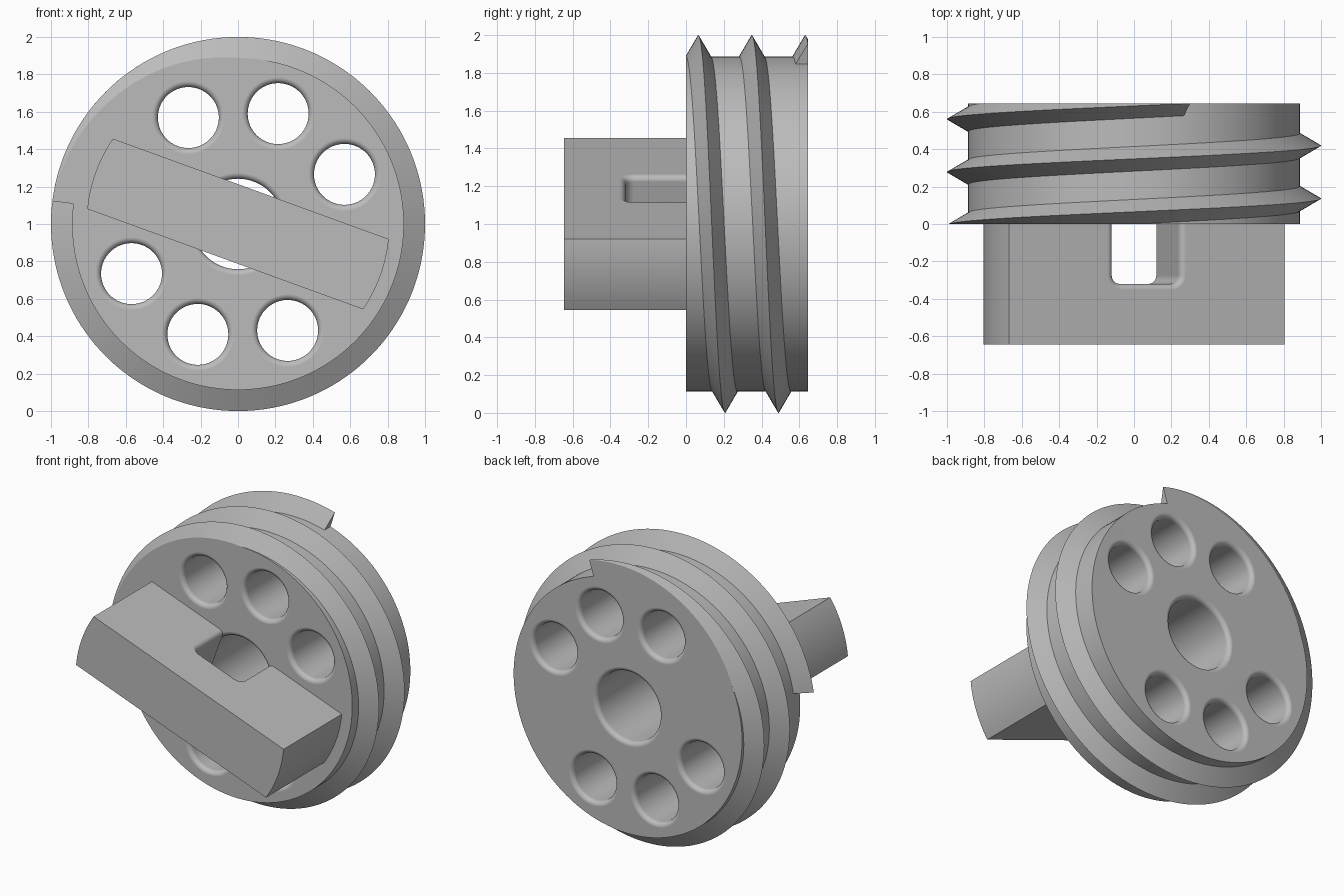
import bpy, bmesh
from math import sin, cos, pi, radians, asin

if "Cube" in bpy.data.objects:
    bpy.data.objects.remove(bpy.data.objects["Cube"])

ROOT, CREST = 0.887, 1.0      # thread root and crest radius
DEPTH = 0.645                 # depth of the disc and of the handle
PITCH, HALF = 0.283, 0.066    # thread pitch and half width
FILLET = 0.032
SEGS = 144

metal = bpy.data.materials.new("plain_grey")
metal.use_nodes = True
metal.diffuse_color = (0.5, 0.5, 0.5, 1)
metal.node_tree.nodes["Principled BSDF"].inputs["Base Color"].default_value = (0.5, 0.5, 0.5, 1)


def loft(name, rings, tilt=0):
    """Skin equal-length closed rings, cap both ends and stand the part at disc height."""
    bm = bmesh.new()
    loops = [[bm.verts.new(p) for p in ring] for ring in rings]
    for a, b in zip(loops, loops[1:]):
        for i in range(len(a)):
            bm.faces.new((a[i - 1], a[i], b[i], b[i - 1]))
    bm.faces.new(loops[0])
    bm.faces.new(loops[-1])
    bmesh.ops.remove_doubles(bm, verts=bm.verts, dist=1e-5)
    bmesh.ops.recalc_face_normals(bm, faces=bm.faces)
    mesh = bpy.data.meshes.new(name)
    bm.to_mesh(mesh)
    bm.free()
    mesh.materials.append(metal)
    ob = bpy.data.objects.new(name, mesh)
    bpy.context.collection.objects.link(ob)
    ob.location.z = CREST
    ob.rotation_euler.y = tilt
    return ob


def select(ob):
    bpy.ops.object.select_all(action='DESELECT')
    ob.select_set(True)
    bpy.context.view_layer.objects.active = ob


def cut(ob, cutters):
    for c in cutters:
        c.hide_render = True
        mod = ob.modifiers.new("cut", 'BOOLEAN')
        mod.operation, mod.solver, mod.object = 'DIFFERENCE', 'EXACT', c
        select(ob)
        bpy.ops.object.modifier_apply(modifier=mod.name)
        bpy.data.objects.remove(c)


def smooth(ob):
    select(ob)
    bpy.ops.object.shade_smooth_by_angle(angle=radians(30))
    mod = ob.modifiers.new("even_shading", 'WEIGHTED_NORMAL')
    mod.keep_sharp = True


def circle(r, y, cx=0, cz=0, n=SEGS):
    return [(cx + r * cos(2 * pi * i / n), y, cz + r * sin(2 * pi * i / n)) for i in range(n)]


def flare(lo, hi, steps=6):
    """(position, offset) pairs of a cutter that rounds over both rims."""
    arc = [(FILLET * (1 - cos(t)), FILLET * (1 - sin(t)))
           for t in (pi / 2 * k / steps for k in range(steps + 1))]
    first = [(lo - 0.05, FILLET)] + [(lo + d, o) for d, o in arc]
    last = [(hi - d, o) for d, o in reversed(arc)] + [(hi + 0.05, FILLET)]
    return first + last


# Disc with a central bore and two groups of three holes
disc = loft("disc", [circle(ROOT, 0), circle(ROOT, DEPTH)])
holes = [(0.242, 0, 0)]
for deg in (25, 70, 115, 205, 250, 295):
    holes.append((0.163, 0.628 * cos(radians(deg)), 0.628 * sin(radians(deg))))
cut(disc, [loft("hole_cutter", [circle(r + o, y, x, z, 64) for y, o in flare(0, DEPTH)])
           for r, x, z in holes])
smooth(disc)

# Helical thread, clipped flush with both disc faces
START, TURNS = radians(173), DEPTH / PITCH


def thread_ring(t):
    ang, mid = START - 2 * pi * t, PITCH * t
    front, back = max(0, mid - HALF), min(DEPTH, mid + HALF)

    def radius(y):
        return CREST - abs(y - mid) / HALF * (CREST - ROOT)

    section = [(ROOT - 0.01, front), (radius(front), front), (CREST, mid),
               (radius(back), back), (ROOT - 0.01, back)]
    return [(r * cos(ang), y, r * sin(ang)) for r, y in section]


count = int(SEGS * TURNS)
thread = loft("thread", [thread_ring(TURNS * i / count) for i in range(count + 1)])
smooth(thread)

# Grip bar with rounded ends, tilted across the disc
GRIP_R, GRIP_HALF = 0.81, 0.2
TILT = radians(20)
spread = asin(GRIP_HALF / GRIP_R)


def grip_ring(y, n=12):
    angles = [side + spread * (2 * i / n - 1) for side in (0, pi) for i in range(n + 1)]
    return [(GRIP_R * cos(a), y, GRIP_R * sin(a)) for a in angles]


grip = loft("grip_bar", [grip_ring(-DEPTH), grip_ring(0)], TILT)


# Slot through the bar, with round corners and rounded rims
def slot_ring(z, offset, half=0.19, floor=-0.32, corner=0.045, n=8):
    r = corner + offset
    pts = [(half + offset, 0.1, z), (-half - offset, 0.1, z)]
    for side, start in ((-1, pi), (1, 1.5 * pi)):
        for i in range(n + 1):
            a = start + pi / 2 * i / n
            pts.append((side * (half - corner) + r * cos(a), floor + corner + r * sin(a), z))
    return pts


cut(grip, [loft("slot_cutter", [slot_ring(z, o) for z, o in flare(-GRIP_HALF, GRIP_HALF)], TILT)])
smooth(grip)
